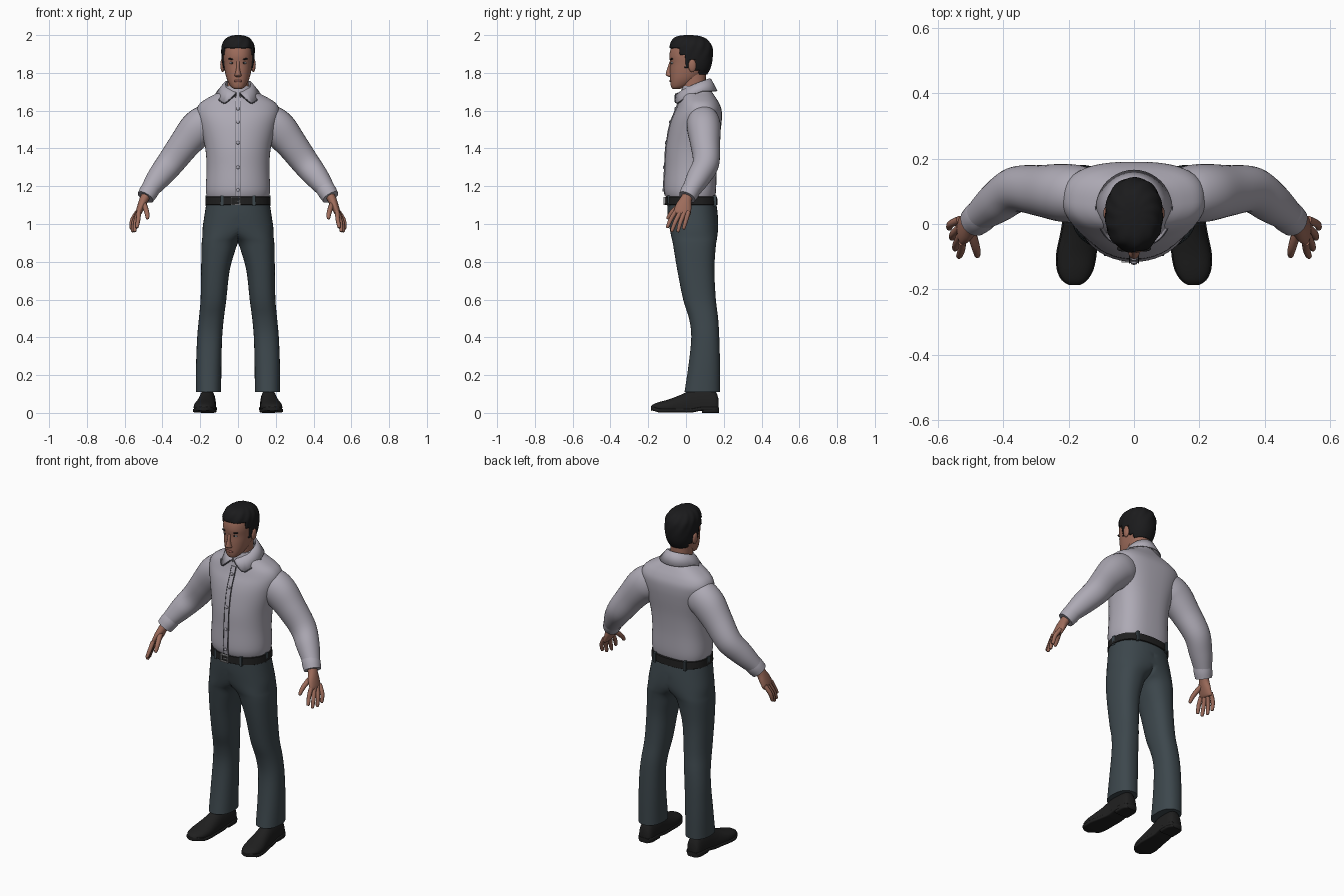
import bpy, bmesh, math
from mathutils import Vector


def mat(name, r, g, b):
    m = bpy.data.materials.new(name)
    m.diffuse_color = (r, g, b, 1)
    return m


SKIN = mat("skin", .34, .15, .105)
HAIR = mat("hair black", .011, .011, .012)
SHIRT = mat("shirt lilac grey", .42, .40, .46)
SEAM = mat("seam grey", .10, .10, .12)
PANTS = mat("trouser slate", .046, .063, .073)
LEATHER = mat("leather black", .014, .014, .014)
METAL = mat("buckle grey", .35, .35, .36)
EYE = mat("eye white", .5, .52, .56)
LIP = mat("lip brown", .27, .10, .08)


def finish(name, bm, m, mirror=False, angle=50):
    bmesh.ops.recalc_face_normals(bm, faces=bm.faces)
    me = bpy.data.meshes.new(name)
    bm.to_mesh(me)
    bm.free()
    me.materials.append(m)
    me.polygons.foreach_set("use_smooth", [True] * len(me.polygons))
    me.set_sharp_from_angle(angle=math.radians(angle))
    ob = bpy.data.objects.new(name, me)
    bpy.context.collection.objects.link(ob)
    if mirror:
        ob.modifiers.new("mirror", "MIRROR")
    return ob


def spow(v, n):
    return math.copysign(abs(v) ** (2 / n), v)


def smooth_rings(rings, steps):
    # Catmull-Rom interpolation between cross-sections
    out = []
    for i in range(len(rings) - 1):
        p0, p1, p2, p3 = (rings[min(max(i + k, 0), len(rings) - 1)] for k in (-1, 0, 1, 2))
        for s in range(steps):
            t = s / steps
            out.append([.5 * (2 * b + (c - a) * t + (2 * a - 5 * b + 4 * c - d) * t * t
                              + (3 * b - a - 3 * c + d) * t ** 3)
                        for a, b, c, d in zip(p0, p1, p2, p3)])
    return out + [list(rings[-1])]


def loft(name, rings, m, mirror=False, seg=32, steps=4, fix=None, drop=None, angle=50):
    # ring = centre(3), axis A(3), axis B(3), exponent for -B side, exponent for +B side
    bm = bmesh.new()
    rows = []
    for r in smooth_rings(rings, steps):
        c, a, b = Vector(r[0:3]), Vector(r[3:6]), Vector(r[6:9])
        row = []
        for k in range(seg):
            t = 2 * math.pi * k / seg
            n = r[9] if math.sin(t) < 0 else r[10]
            p = c + a * spow(math.cos(t), n) + b * spow(math.sin(t), n)
            row.append(bm.verts.new(fix(p) if fix else p))
        rows.append(row)
    for u, v in zip(rows, rows[1:]):
        for k in range(seg):
            j = (k + 1) % seg
            bm.faces.new((u[k], u[j], v[j], v[k]))
    bm.faces.new(rows[0])
    bm.faces.new(rows[-1])
    if drop:
        bmesh.ops.delete(bm, geom=[f for f in bm.faces if drop(f)], context="FACES")
    return finish(name, bm, m, mirror, angle)


def level(z, rx, yf, yb, cx=0, nf=2.2, nb=2.2):
    return (cx, (yf + yb) / 2, z, rx, 0, 0, 0, (yb - yf) / 2, 0, nf, nb)


def along_y(y, cx, rx, cz, rz, n=2.2):
    return (cx, y, cz, rx, 0, 0, 0, 0, rz, n, n)


def tube(name, path, m, mirror=True, seg=16, steps=4, n=2.1):
    # path point = x, y, z, thickness radius, width radius
    rings = []
    for i, p in enumerate(path):
        t = (Vector(path[min(i + 1, len(path) - 1)][:3]) - Vector(path[max(i - 1, 0)][:3])).normalized()
        ref = Vector((0, 1, 0)) if abs(t.y) < .9 else Vector((1, 0, 0))
        b = (ref - t * t.dot(ref)).normalized()
        a = b.cross(t)
        rings.append((*p[:3], *(a * p[3]), *(b * p[4]), n, n))
    return loft(name, rings, m, mirror, seg, steps)


def blob(name, c, r, m, mirror=True, tilt=0):
    bm = bmesh.new()
    bmesh.ops.create_uvsphere(bm, u_segments=16, v_segments=10, radius=1)
    for v in bm.verts:
        x, y, z = v.co.x * r[0], v.co.y * r[1], v.co.z * r[2]
        v.co = Vector((x + c[0], y + c[1], z + x * tilt + c[2]))
    return finish(name, bm, m, mirror)


def box(bm, c, s):
    vs = bmesh.ops.create_cube(bm, size=1)["verts"]
    for v in vs:
        v.co = Vector([c[i] + v.co[i] * s[i] for i in range(3)])


# shirt body
TORSO = [(1.135, .162, -.102, .152), (1.16, .168, -.112, .157), (1.2, .17, -.116, .16), (1.3, .166, -.111, .162),
         (1.4, .173, -.106, .17), (1.5, .196, -.09, .184), (1.56, .212, -.073, .19),
         (1.605, .218, -.053, .188), (1.64, .2, -.04, .175), (1.67, .155, -.032, .157),
         (1.70, .1, -.025, .137), (1.73, .075, -.02, .12)]
loft("shirt_body", [level(*t, nf=2, nb=2.7) for t in TORSO], SHIRT, seg=48)


def chest(z):
    for a, b in zip(TORSO, TORSO[1:]):
        if z <= b[0]:
            return a[2] + (b[2] - a[2]) * (z - a[0]) / (b[0] - a[0])


# sleeves and cuffs
tube("sleeve", [(.12, .088, 1.555, .085, .075), (.175, .092, 1.53, .098, .088), (.222, .096, 1.495, .096, .088),
                (.285, .102, 1.42, .083, .078), (.36, .105, 1.32, .073, .07), (.42, .065, 1.245, .063, .062),
                (.475, .022, 1.172, .046, .046)], SHIRT, seg=32, steps=5)
tube("cuff", [(.458, .034, 1.193, .049, .049), (.474, .02, 1.168, .05, .05), (.49, .006, 1.142, .046, .046)],
     SHIRT, seg=32)

# button placket, its seams and buttons
ZS = [1.15 + .05 * i for i in range(11)]
loft("placket", [level(z, .016, chest(z) - .004, chest(z) + .01, nf=6, nb=6) for z in ZS], SHIRT, steps=2)
tube("placket_seam", [(.014, chest(z) - .002, z, .002, .004) for z in ZS], SEAM, seg=6, steps=2)
for z in (1.18, 1.30, 1.43, 1.54, 1.61):
    blob("button", (0, chest(z) - .006, z), (.009, .005, .009), SHIRT, False)

# folded collar with pointed wings
bm = bmesh.new()
rows, edge = [], []
for i in range(41):
    deg = 8 + 344 * i / 40
    f = min(deg, 360 - deg)
    a = math.radians(deg)
    s, c = math.sin(a), -math.cos(a)
    back = (1 - math.cos(math.radians(f))) / 2
    top = 1.695 + .075 * back ** .7
    low = 1.69 - .055 * (f - 8) / 30 if f < 38 else 1.635 + .07 * min(1, (f - 38) / 70)
    flare = min(1, f / 35)
    rim = Vector(((.075 + .042 * flare) * s, .05 + (.10 + .028 * flare) * c - .012 * back, low))
    pts = [Vector((.060 * s, .045 + .072 * c, top - .03)), Vector((.066 * s, .045 + .078 * c, top)),
           Vector((.078 * s, .047 + .087 * c, top - .002)), rim]
    rows.append([bm.verts.new(p) for p in pts])
    edge.append((*rim, .0025, .0025))
for u, v in zip(rows, rows[1:]):
    for k in range(3):
        bm.faces.new((u[k], u[k + 1], v[k + 1], v[k]))
collar = finish("collar", bm, SHIRT, angle=70)
collar.modifiers.new("thick", "SOLIDIFY").thickness = .006
tube("collar_edge", edge[:11], SEAM, seg=6, steps=1)

# trousers: one leg and half the hips, mirrored
LEG = [(1.125, .165, -.1, .158, 0), (1.05, .177, -.097, .168, 0), (.98, .157, -.087, .17, .03),
       (.93, .114, -.077, .165, .075), (.9, .097, -.07, .16, .095), (.85, .088, -.062, .155, .106),
       (.75, .075, -.045, .15, .12), (.6, .068, -.015, .158, .13), (.5, .066, .016, .17, .141),
       (.4, .066, .028, .176, .15), (.25, .067, .013, .18, .155), (.11, .067, -.008, .18, .156)]
loft("trousers", [level(*t, nf=2.3, nb=2.3) for t in LEG], PANTS, True, 40, 4,
     fix=lambda p: Vector((max(p.x, 0), p.y, p.z)),
     drop=lambda f: all(v.co.x < 1e-4 for v in f.verts))

# belt, loops and buckle
loft("belt", [level(z, .170 + d, -.108 - d, .164 + d, nf=2.1, nb=2.5) for z, d in
              ((1.1, 0), (1.102, .003), (1.143, .001), (1.145, -.003))], LEATHER, seg=48, steps=1)
bm = bmesh.new()
for x, y in ((.085, -.088), (.165, .03), (.1, .152)):
    box(bm, (x, y, 1.122), (.014, .02, .056))
finish("belt_loop", bm, PANTS, True)
bm = bmesh.new()
for dx, dz, w, h in ((-.023, 0, .006, .042), (.023, 0, .006, .042), (0, .019, .05, .006),
                     (0, -.019, .05, .006), (.008, 0, .03, .004)):
    box(bm, (-.012 + dx, -.113, 1.122 + dz), (w, .01, h))
finish("buckle", bm, METAL)

# shoes: upper, sole, heel
SHOE = [(.172, .16, .03, .075), (.15, .16, .042, .12), (.08, .162, .046, .13), (.03, .165, .047, .122),
        (-.03, .17, .052, .095), (-.09, .176, .058, .072), (-.14, .18, .052, .058),
        (-.172, .182, .035, .046), (-.186, .182, .014, .034)]
loft("shoe_upper", [along_y(y, cx, rx, .03, top - .03) for y, cx, rx, top in SHOE], LEATHER, True,
     fix=lambda p: Vector((p.x, p.y, max(p.z, .016))))
loft("shoe_sole", [along_y(y, cx, rx + .004, .022 if y > .05 or y < -.16 else .013, .011, 5)
                   for y, cx, rx, top in SHOE], LEATHER, True)
loft("shoe_heel", [along_y(y, .161, rx, .014, .014, 5) for y, rx in
                   ((.174, .03), (.15, .045), (.09, .047), (.085, .044))], LEATHER, True)

# hands
tube("palm", [(.472, .022, 1.178, .026, .03), (.495, .002, 1.135, .024, .03), (.512, -.012, 1.095, .021, .042),
              (.526, -.02, 1.06, .016, .045), (.53, -.022, 1.048, .01, .04)], SKIN, seg=20)
FINGERS = [(.525, -.056, 1.065, .528, -.08, 1.025, .535, -.098, .985),
           (.529, -.032, 1.06, .542, -.057, 1.01, .547, -.075, .964),
           (.532, -.009, 1.06, .552, -.03, 1.008, .557, -.042, .963),
           (.533, .013, 1.065, .56, .0, 1.02, .565, -.012, .978)]
for f in FINGERS:
    tube("finger", [(*f[0:3], .012, .012), (*f[3:6], .0115, .0115), (*f[6:9], .009, .009),
                    (f[6], f[7] - .002, f[8] - .006, .003, .003)], SKIN, seg=10)
tube("thumb", [(.502, -.012, 1.115, .014, .016), (.49, -.05, 1.085, .014, .014), (.482, -.078, 1.058, .0125, .0125),
               (.479, -.096, 1.032, .009, .009), (.479, -.1, 1.026, .003, .003)], SKIN, seg=10)

# neck and head
loft("neck", [level(1.65, .062, -.02, .11), level(1.72, .057, -.022, .105), level(1.82, .056, -.03, .105)], SKIN)
HEAD = [(1.714, .018, -.068, -.035), (1.722, .032, -.077, -.01), (1.74, .046, -.082, .03), (1.77, .06, -.084, .07),
        (1.81, .07, -.085, .105), (1.85, .075, -.084, .12), (1.89, .078, -.088, .126),
        (1.93, .076, -.08, .124), (1.96, .063, -.06, .105), (1.982, .035, -.02, .07)]
loft("head", [level(*h, nf=2.25) for h in HEAD], SKIN, seg=40)
loft("nose", [level(1.778, .011, -.088, -.06), level(1.786, .018, -.104, -.06), level(1.797, .015, -.107, -.06),
              level(1.83, .009, -.097, -.06), level(1.86, .012, -.087, -.06)], SKIN, seg=16)
blob("ear", (.083, .033, 1.838), (.011, .021, .034), SKIN, tilt=.5)
blob("eye", (.031, -.0715, 1.853), (.014, .0085, .006), EYE)
blob("pupil", (.031, -.0785, 1.853), (.005, .003, .005), HAIR)
blob("brow", (.033, -.075, 1.873), (.02, .009, .0045), HAIR, tilt=.1)
blob("lips", (0, -.08, 1.757), (.023, .0075, .007), LIP, False)


# short wavy hair, trimmed along the hairline
def wave(p):
    a = math.atan2(p.x, p.y - .03)
    k = 1 + .022 * math.sin(11 * a + 60 * p.z) * max(0, min(1, (p.z - 1.86) * 12))
    return Vector((p.x * k, .03 + (p.y - .03) * k, p.z))


def below_hairline(f):
    c = f.calc_center_median()
    for y, z in ((-.035, 1.932), (-.005, 1.895), (.017, 1.825), (.05, 1.868), (.07, 1.815)):
        if c.y < y:
            return c.z < z
    return c.z < 1.79


HAIRS = [(1.78, .062, -.06, .105), (1.82, .077, -.07, .128), (1.86, .085, -.08, .139), (1.91, .088, -.087, .142),
         (1.95, .084, -.083, .134), (1.98, .066, -.068, .108), (1.995, .04, -.042, .072), (2.0, .012, -.005, .03)]
hair = loft("hair", [level(*h) for h in HAIRS], HAIR, seg=72, steps=6, fix=wave, drop=below_hairline)
shell = hair.modifiers.new("thick", "SOLIDIFY")
shell.thickness, shell.offset = .012, -1
